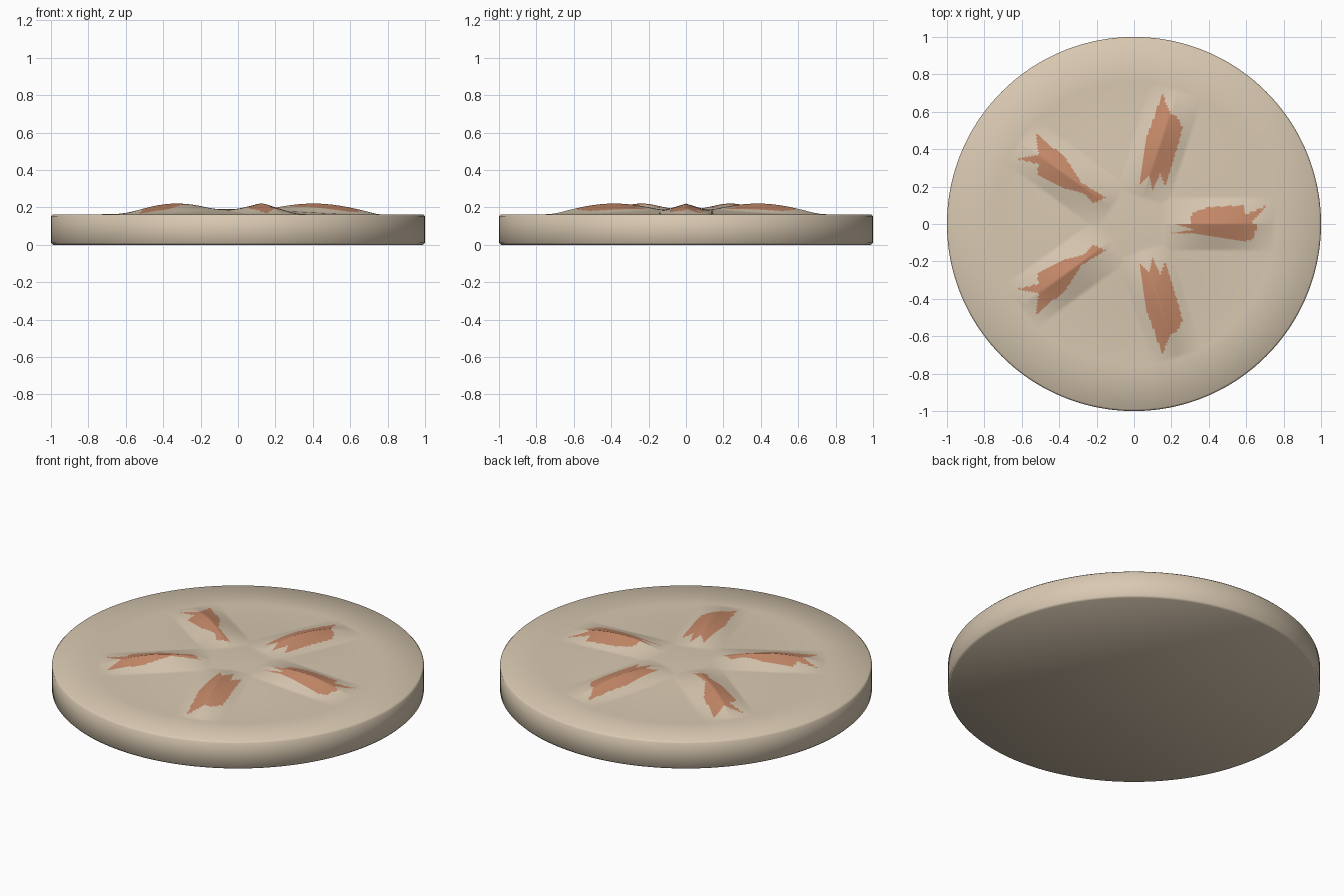
import bpy
import bmesh
from math import sin, cos, pi, tau, atan2, hypot

cube = bpy.data.objects.get("Cube")
if cube:
    bpy.data.objects.remove(cube, do_unlink=True)

SEGMENTS = 360
RINGS = 60
DOME_RADIUS = 0.76
RIM_TOP = 0.163


def make_material(name, colour):
    mat = bpy.data.materials.new(name)
    mat.use_nodes = True
    mat.diffuse_color = colour
    shader = next(n for n in mat.node_tree.nodes if n.type == "BSDF_PRINCIPLED")
    shader.inputs["Base Color"].default_value = colour
    shader.inputs["Roughness"].default_value = 0.8
    return mat


sand = make_material("sand", (0.69, 0.58, 0.44, 1))
terracotta = make_material("terracotta", (0.56, 0.25, 0.14, 1))

# Ragged petal outlines, in hundredths of a unit
right_petal = [(19, -5), (32, -3), (22, 0), (30, 0), (31, 6), (40, 9), (58, 10),
               (60, 5), (71, 10), (63, 1), (66, -1), (63, -9), (57, -9), (32, -5)]
side_petal = [(3, 21), (7, 47), (12, 60), (15, 71), (19, 60), (24, 56), (26, 51),
              (20, 31), (17, 20), (14, 27), (10, 18), (8, 26)]
rear_petal = [(-15, 14), (-22, 11), (-26, 16), (-40, 20), (-52, 26), (-51, 32),
              (-63, 35), (-51, 37), (-52, 49), (-46, 43), (-37, 36), (-28, 22)]


def mirrored(outline):
    return [(x, -y) for x, y in outline]


petals = [right_petal, side_petal, rear_petal, mirrored(side_petal), mirrored(rear_petal)]


def inside(x, y, outline):
    """Even-odd test of a point against an outline."""
    hit = False
    for (ax, ay), (bx, by) in zip(outline, outline[1:] + outline[:1]):
        if (ay > y) != (by > y) and x < ax + (bx - ax) * (y - ay) / (by - ay):
            hit = not hit
    return hit


def top_height(x, y):
    """Low dome with five sharp radial ridges."""
    r = hypot(x, y)
    dome = 0.028 * (0.5 + 0.5 * cos(pi * min(r / DOME_RADIUS, 1)))
    spoke = tau / 5
    angle = (atan2(y, x) + spoke / 2) % spoke - spoke / 2
    along, across = r * cos(angle), abs(r * sin(angle))
    t = min(max((along - 0.15) / 0.6, 0), 1)
    ridge = 0.046 * sin(pi * t) * max(0, 1 - across / 0.14)
    return RIM_TOP + dome + ridge


bm = bmesh.new()


def add_ring(radius, height=None):
    ring = []
    for i in range(SEGMENTS):
        x, y = radius * cos(tau * i / SEGMENTS), radius * sin(tau * i / SEGMENTS)
        ring.append(bm.verts.new((x, y, top_height(x, y) if height is None else height)))
    return ring


# Domed top, rounded rim, side wall and flat underside
rings = [add_ring(DOME_RADIUS * k / RINGS) for k in range(1, RINGS + 1)]
for radius, height in [(0.99, RIM_TOP), (1, 0.153), (1, 0.01), (0.99, 0)]:
    rings.append(add_ring(radius, height))
top_centre = bm.verts.new((0, 0, top_height(0, 0)))
bottom_centre = bm.verts.new((0, 0, 0))

for i in range(SEGMENTS):
    j = (i + 1) % SEGMENTS
    bm.faces.new((top_centre, rings[0][i], rings[0][j]))
    bm.faces.new((bottom_centre, rings[-1][j], rings[-1][i]))
    for inner, outer in zip(rings, rings[1:]):
        bm.faces.new((inner[i], outer[i], outer[j], inner[j]))

# Petal colour on the top faces inside each outline
for face in bm.faces:
    face.smooth = True
    c = face.calc_center_median()
    if c.z > RIM_TOP and any(inside(c.x * 100, c.y * 100, p) for p in petals):
        face.material_index = 1

mesh = bpy.data.meshes.new("sand_disc")
bm.to_mesh(mesh)
bm.free()
mesh.materials.append(sand)
mesh.materials.append(terracotta)
disc = bpy.data.objects.new("sand_disc", mesh)
bpy.context.collection.objects.link(disc)
